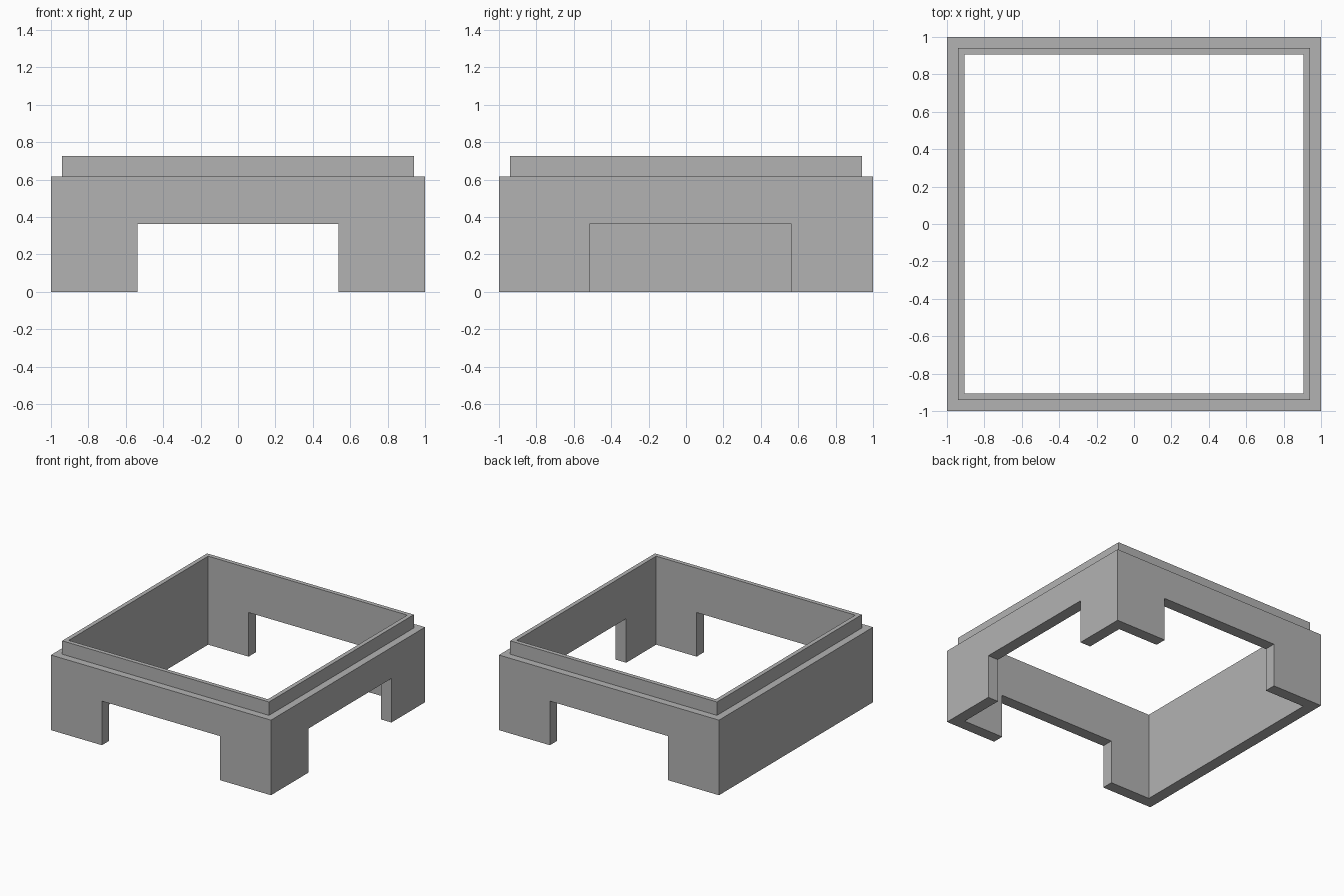
import bpy
import bmesh

old = bpy.data.objects.get("Cube")
if old:
    bpy.data.objects.remove(old, do_unlink=True)

grey = bpy.data.materials.new("plain grey")
grey.use_nodes = True
colour = (0.45, 0.45, 0.45, 1)
grey.diffuse_color = colour
grey.node_tree.nodes["Principled BSDF"].inputs["Base Color"].default_value = colour


def make_object(name, bm):
    bmesh.ops.recalc_face_normals(bm, faces=bm.faces)
    mesh = bpy.data.meshes.new(name)
    bm.to_mesh(mesh)
    bm.free()
    mesh.materials.append(grey)
    obj = bpy.data.objects.new(name, mesh)
    bpy.context.collection.objects.link(obj)
    return obj


def box(name, low, high):
    bm = bmesh.new()
    bmesh.ops.create_cube(bm, size=1)
    for v in bm.verts:
        v.co = [a if c < 0 else b for c, a, b in zip(v.co, low, high)]
    return make_object(name, bm)


# Square frame: wall section with a stepped lip, carried round four corners
section = [(1, 0), (1, 0.617), (0.94, 0.617), (0.94, 0.727), (0.905, 0.727), (0.905, 0)]
corners = [(-1, -1), (1, -1), (1, 1), (-1, 1)]
bm = bmesh.new()
rings = [[bm.verts.new((x * r, y * r, z)) for x, y in corners] for r, z in section]
for i, ring in enumerate(rings):
    inner = rings[(i + 1) % len(rings)]
    for k in range(4):
        n = (k + 1) % 4
        bm.faces.new((ring[k], ring[n], inner[n], inner[k]))
frame = make_object("frame", bm)

# Openings: one through front and back, one through the left wall only
cutters = [
    box("front_back_cutter", (-0.537, -1.2, -0.2), (0.537, 1.2, 0.362)),
    box("left_cutter", (0.7, -0.516, -0.2), (1.2, 0.564, 0.362)),
]
bpy.context.view_layer.objects.active = frame
for cutter in cutters:
    cut = frame.modifiers.new(cutter.name, "BOOLEAN")
    cut.operation = "DIFFERENCE"
    cut.solver = "EXACT"
    cut.object = cutter
    bpy.ops.object.modifier_apply(modifier=cut.name)
    bpy.data.objects.remove(cutter, do_unlink=True)
